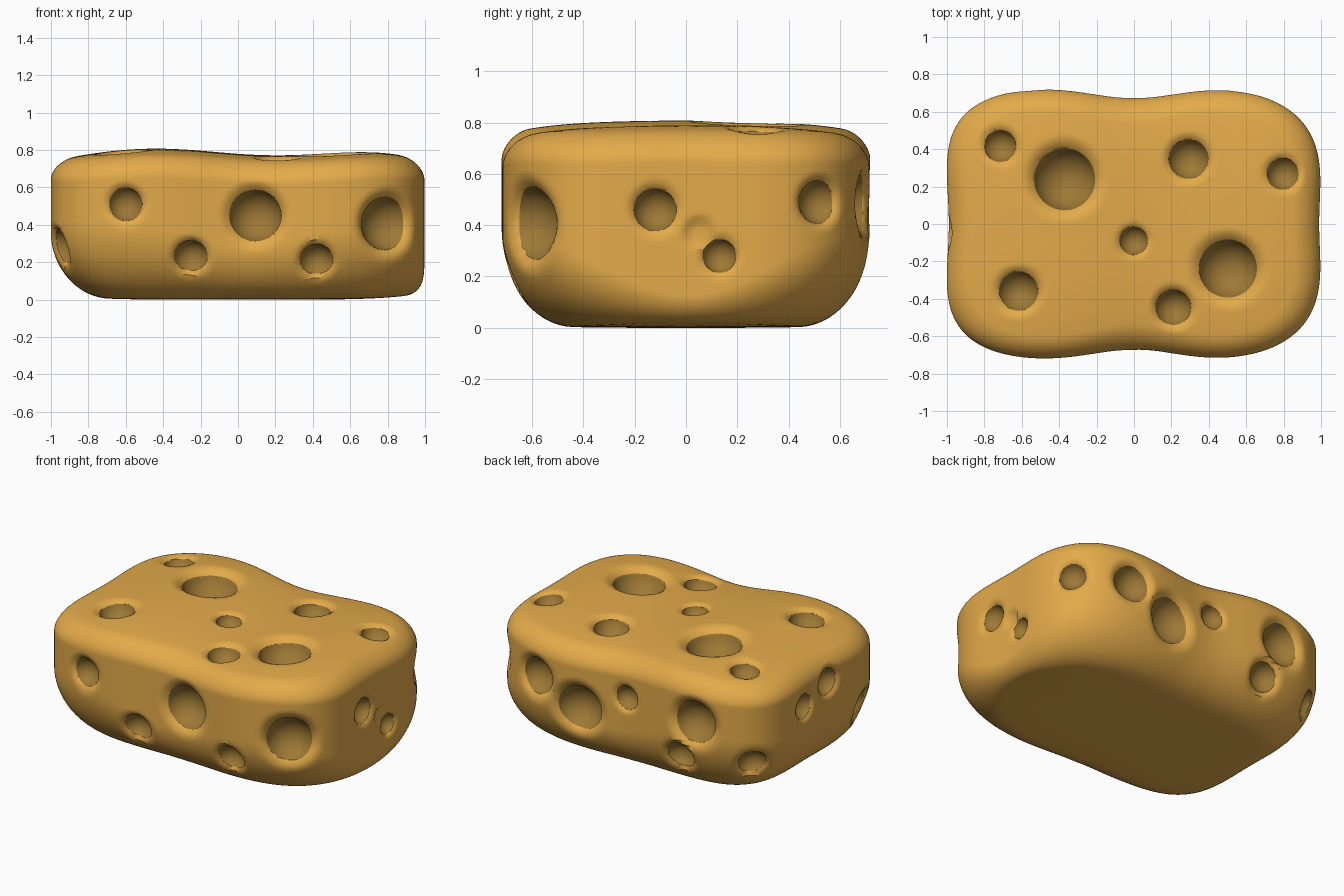
import bpy, bmesh, math
from mathutils import Vector, Matrix
from mathutils.bvhtree import BVHTree

if "Cube" in bpy.data.objects:
    bpy.data.objects.remove(bpy.data.objects["Cube"])


def material(name, rgb):
    m = bpy.data.materials.new(name)
    m.diffuse_color = (*rgb, 1)
    m.use_nodes = True
    m.node_tree.nodes["Principled BSDF"].inputs["Base Color"].default_value = m.diffuse_color
    return m


RIND = material("golden_cheese", (0.77, 0.405, 0.068))
INNER = material("dark_hole", (0.34, 0.19, 0.036))


def make_object(name, bm):
    mesh = bpy.data.meshes.new(name)
    bm.to_mesh(mesh)
    bm.free()
    mesh.materials.append(RIND)
    mesh.materials.append(INNER)
    ob = bpy.data.objects.new(name, mesh)
    bpy.context.collection.objects.link(ob)
    return ob


# Block outline: a waisted superellipse
def outline(a):
    c, s = math.cos(a), math.sin(a)
    n = 3.9 + -0.4 * c
    r = (abs(c) ** n + abs(s / 0.735) ** n) ** (-1 / n)
    x, y = r * c, r * s
    y *= 1 - 0.085 * math.exp(-(x / 0.33) ** 2)
    x *= 1.015 - 0.025 * math.exp(-(y / 0.3) ** 2)
    return Vector((x, y))


# Crowned top, wavy along x
def top_z(x, y, k):
    return (0.79 + 0.018 * math.cos(math.tau * (x + 0.45) / 1.3) - 0.05 * y * y
            - 0.03 * max(0, x) ** 3 - 0.03 * k ** 5)


# Rounded profile from the bottom centre to the top centre at one angle
CAP, ARC, SIDE = 28, 18, 26


def profile(a):
    o = outline(a)
    L = o.length
    right = math.exp(-(math.atan2(math.sin(a), math.cos(a)) / 0.4) ** 2)
    w = 0.24 + 0.10 * math.sin(2 * a) ** 2 + 0.06 * max(0, -math.cos(a)) - 0.15 * right
    tw, th = 0.14, 0.10
    pts = []
    for i in range(1, CAP):
        pts.append(((L - w) / L * i / CAP, 0, 0))
    for i in range(ARC):
        t = math.pi / 2 * i / ARC
        pts.append((1 - w * (1 - math.sin(t)) / L, w * (1 - math.cos(t)), 0))
    for i in range(SIDE):
        pts.append((1, w, i / SIDE))
    for i in range(ARC + 1):
        t = math.pi / 2 * i / ARC
        pts.append((1 - tw * (1 - math.cos(t)) / L, th * (math.sin(t) - 1), 1))
    for i in range(CAP + 8 - 1, 0, -1):
        pts.append(((L - tw) / L * i / (CAP + 8), 0, 1))
    out = []
    for k, z, f in pts:
        p = o * k
        if f == 1 and z != w:
            z += top_z(p.x, p.y, k)
        else:
            z = z + 0.035 * k ** 5 * (1 - f)
            z += (top_z(p.x, p.y, 1) - th - w) * f
        out.append(Vector((p.x, p.y, z)))
    return out


N = 340
bm = bmesh.new()
cols = [[bm.verts.new(p) for p in profile(math.tau * i / N)] for i in range(N)]
low = bm.verts.new((0, 0, 0))
high = bm.verts.new((0, 0, top_z(0, 0, 0)))
for i in range(N):
    A, B = cols[i], cols[(i + 1) % N]
    for j in range(len(A) - 1):
        bm.faces.new((A[j], B[j], B[j + 1], A[j + 1]))
    bm.faces.new((low, B[0], A[0]))
    bm.faces.new((high, A[-1], B[-1]))
bm.normal_update()

# Holes: approximate point on the surface and radius
top = [(-.72, .42, .085), (-.37, .24, .165), (.29, .35, .105), (.80, .27, .085),
       (0, -.09, .075), (.50, -.24, .155), (-.62, -.36, .105), (.21, -.45, .095)]
front = [(-.6, .51, .09), (.09, .45, .137), (-.25, .225, .09), (.42, .205, .09)]
back = [(.59, .485, .115), (.29, .35, .145), (-.04, .50, .075), (-.55, .49, .135), (-.43, .225, .095)]
right = [(-.12, .46, .083), (.13, .28, .065)]
left = [(.20, .52, .08), (-.05, .585, .085)]
holes = [((x, y, .8), r) for x, y, r in top]
holes += [((x, -.69, z), r) for x, z, r in front]
holes += [((x, .69, z), r) for x, z, r in back]
holes += [((.99, y, z), r) for y, z, r in right]
holes += [((-.98, y, z), r) for y, z, r in left]
# holes on the rounded corners
holes += [((.78, -.585, .405), .145), ((.90, .51, .49), .085),
          ((-.96, -.43, .28), .10), ((-.87, .56, .255), .09)]

tree = BVHTree.FromBMesh(bm)
cut = bmesh.new()
placed = []
for p, r in holes:
    loc, nor, _, _ = tree.find_nearest(Vector(p))
    placed.append((loc, nor, r))
    rot = nor.to_track_quat('Z', 'Y').to_matrix().to_4x4()
    bmesh.ops.create_uvsphere(cut, u_segments=40, v_segments=24, radius=1.04 * r,
                              matrix=Matrix.Translation(loc + nor * 0.05 * r) @ rot)
for f in cut.faces:
    f.material_index = 1

# Soft dished rim around every hole, plus one shallow dimple on the right side
dimple, nor, _, _ = tree.find_nearest(Vector((.99, .05, .37)))
placed.append((dimple, nor, .05))
for v in bm.verts:
    co = v.co.copy()
    for loc, nor, r in placed:
        d = (co - loc).length
        if d < 1.45 * r:
            t = min(1 - d / (1.45 * r), 0.42)
            v.co -= nor * (2.2 * r * t * t)

cheese = make_object("cheese_block", bm)
cutter = make_object("hole_cutter", cut)
cutter.hide_render = True

mod = cheese.modifiers.new("holes", 'BOOLEAN')
mod.operation = 'DIFFERENCE'
mod.solver = 'EXACT'
mod.object = cutter
bpy.context.view_layer.objects.active = cheese
bpy.ops.object.select_all(action='DESELECT')
cheese.select_set(True)
bpy.ops.object.modifier_apply(modifier=mod.name)
bpy.data.objects.remove(cutter)
bpy.ops.object.shade_smooth_by_angle(angle=math.radians(32))
